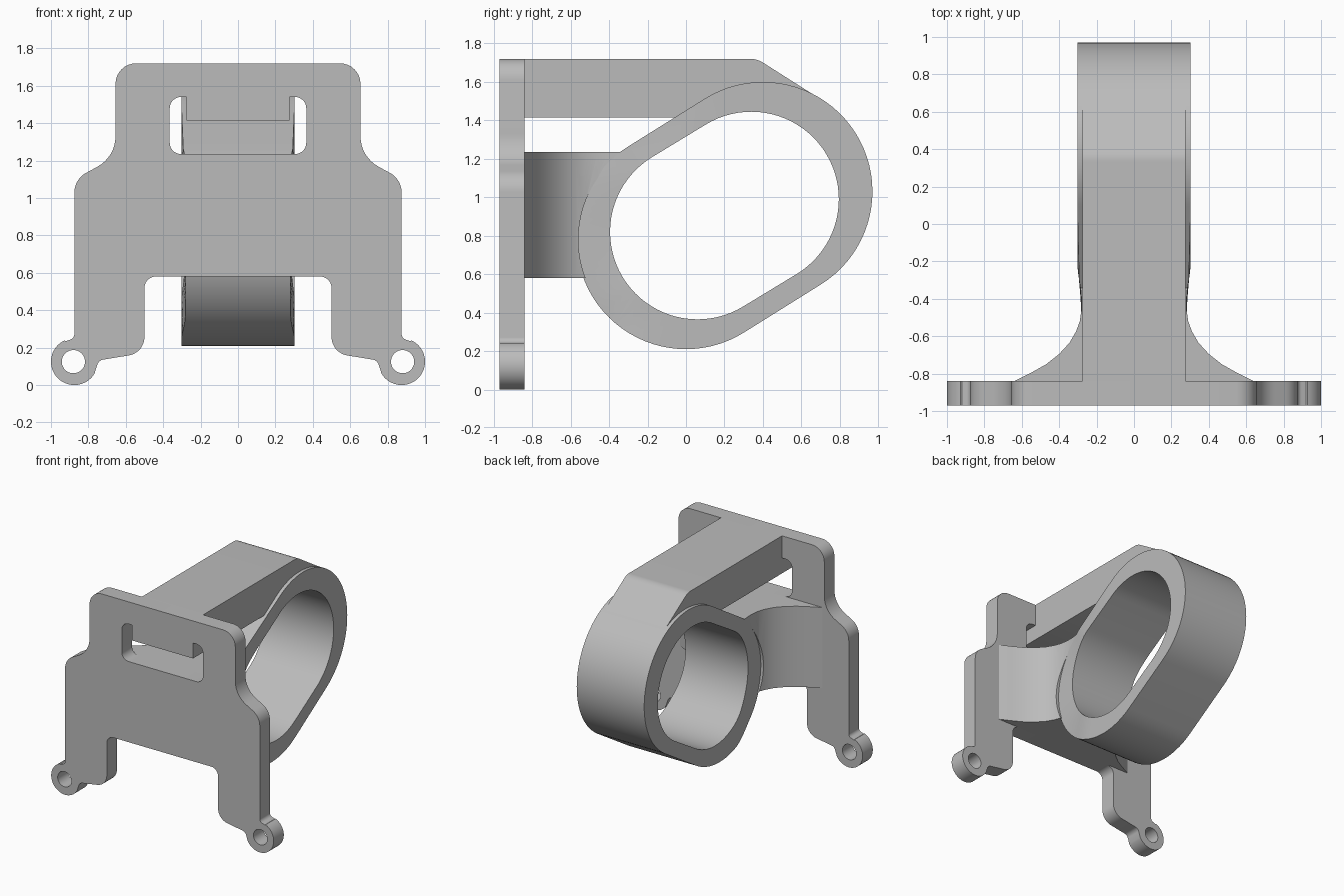
import bpy, bmesh
from math import sin, cos, pi, radians, atan2, tan
from mathutils import Vector

if "Cube" in bpy.data.objects:
    bpy.data.objects.remove(bpy.data.objects["Cube"])

grey = bpy.data.materials.new("plain_grey")
grey.use_nodes = True
colour = (0.5, 0.5, 0.5, 1)
grey.diffuse_color = colour
grey.node_tree.nodes["Principled BSDF"].inputs["Base Color"].default_value = colour


def arc(cx, cy, r, start, end, n=24):
    """Points along an arc, angles in degrees."""
    return [(cx + r * cos(radians(start + (end - start) * i / n)),
             cy + r * sin(radians(start + (end - start) * i / n))) for i in range(n + 1)]


def rounded(corners, closed=True, n=8):
    """Replace corners given as (x, y, radius) by tangent arcs."""
    out = []
    for i, (x, y, r) in enumerate(corners):
        if r == 0 or (not closed and i in (0, len(corners) - 1)):
            out.append((x, y))
            continue
        p = Vector((x, y))
        a = (Vector(corners[i - 1][:2]) - p).normalized()
        b = (Vector(corners[(i + 1) % len(corners)][:2]) - p).normalized()
        half = a.angle(b) / 2
        centre = p + (a + b).normalized() * r / sin(half)
        s = p + a * r / tan(half) - centre
        e = p + b * r / tan(half) - centre
        start = atan2(s.y, s.x)
        sweep = (atan2(e.y, e.x) - start + pi) % (2 * pi) - pi
        out += [(centre.x + r * cos(start + sweep * k / n),
                 centre.y + r * sin(start + sweep * k / n)) for k in range(n + 1)]
    return out


def mirrored(half):
    """Close a right-hand outline with its mirror image."""
    return half + [(-x, y) for x, y in reversed(half)]


def prism(name, loops, axis, low, high):
    """Extrude an outline, with optional holes, along one axis."""
    place = {"x": lambda a, b: (low, a, b),
             "y": lambda a, b: (a, low, b),
             "z": lambda a, b: (a, b, low)}[axis]
    bm = bmesh.new()
    edges = []
    for loop in loops:
        vs = [bm.verts.new(place(*p)) for p in loop]
        edges += [bm.edges.new((v, vs[i - 1])) for i, v in enumerate(vs)]
    bmesh.ops.triangle_fill(bm, use_beauty=True, edges=edges)
    new = bmesh.ops.extrude_face_region(bm, geom=bm.faces[:])["geom"]
    shift = Vector([high - low if axis == c else 0 for c in "xyz"])
    bmesh.ops.translate(bm, vec=shift, verts=[v for v in new if isinstance(v, bmesh.types.BMVert)])
    bmesh.ops.recalc_face_normals(bm, faces=bm.faces[:])
    mesh = bpy.data.meshes.new(name)
    bm.to_mesh(mesh)
    bm.free()
    mesh.materials.append(grey)
    obj = bpy.data.objects.new(name, mesh)
    bpy.context.collection.objects.link(obj)
    return obj


def select(obj):
    bpy.ops.object.select_all(action="DESELECT")
    obj.select_set(True)
    bpy.context.view_layer.objects.active = obj


def oval(low, high, r, n=40):
    """Two circles joined by tangent lines."""
    tilt = math_tilt = atan2(high[1] - low[1], high[0] - low[0]) * 180 / pi
    return (arc(*high, r, tilt - 90, tilt + 90, n) + arc(*low, r, tilt + 90, tilt + 270, n))


# Mounting plate with two eared legs, a slot and screw holes
shoulder = rounded([(0, 1.72, 0), (0.655, 1.72, 0.11), (0.655, 1.22, 0.185),
                    (0.875, 1.10, 0.12), (0.875, 0.25, 0.03), (0.92, 0.235, 0)], closed=False)[1:]
ear = arc(0.875, 0.125, 0.125, 65, -150, 36)
leg = rounded([(*ear[-1], 0), (0.745, 0.132, 0.04), (0.5, 0.172, 0.1),
               (0.5, 0.58, 0.06), (0, 0.58, 0)], closed=False)[1:-1]
outline = mirrored(shoulder + ear + leg)
slot = mirrored(rounded([(0.275, 1.415, 0), (0.275, 1.54, 0), (0.365, 1.54, 0.06),
                         (0.365, 1.235, 0.06), (0.2, 1.235, 0)], closed=False))
holes = [arc(s * 0.88, 0.125, 0.062, 0, 352.5, 47) for s in (-1, 1)]
plate = prism("mounting_plate", [outline, slot] + holes, "y", -0.97, -0.84)

# Oval ring, slightly pinched on the side nearest the plate
low, high = (0.0, 0.78), (0.4, 1.03)
ring = prism("oval_ring", [oval(low, high, 0.57), oval((0.06, 0.82), (0.34, 0.99), 0.455)],
             "x", -0.303, 0.303)
for v in ring.data.vertices:
    pinch = min(max((-0.2 - v.co.y) / 0.22, 0), 1)
    v.co.x *= 1 - 0.075 * pinch * pinch * (3 - 2 * pinch)

# Upper beam from the plate to the crown of the ring
beam_profile = rounded([(-0.84, 1.72, 0), (0.37, 1.72, 0.12), (0.65, 1.542, 0), (0.62, 1.5, 0),
                        (0.4, 1.55, 0), (0.12, 1.48, 0), (0.0, 1.415, 0), (-0.84, 1.415, 0)])
beam = prism("upper_beam", [beam_profile], "x", -0.275, 0.275)

# Flared neck, cut to seat against the ring
flare = [(0.655, -0.85), (0.64, -0.84), (0.55, -0.795), (0.47, -0.75), (0.40, -0.695),
         (0.345, -0.635), (0.31, -0.575), (0.29, -0.52), (0.281, -0.46), (0.28, -0.41),
         (0.285, -0.35), (0.29, -0.28)]
neck = prism("flared_neck", [mirrored(flare)], "z", 0.58, 1.235)
cutter = prism("neck_cutter", [oval(low, high, 0.56)], "x", -0.8, 0.8)
cutter.hide_render = True
cut = neck.modifiers.new("seat", "BOOLEAN")
cut.operation = "DIFFERENCE"
cut.solver = "EXACT"
cut.object = cutter
select(neck)
bpy.ops.object.modifier_apply(modifier=cut.name)
bpy.data.objects.remove(cutter)

for part in (plate, ring, beam, neck):
    select(part)
    bpy.ops.object.shade_smooth_by_angle(angle=radians(30))
